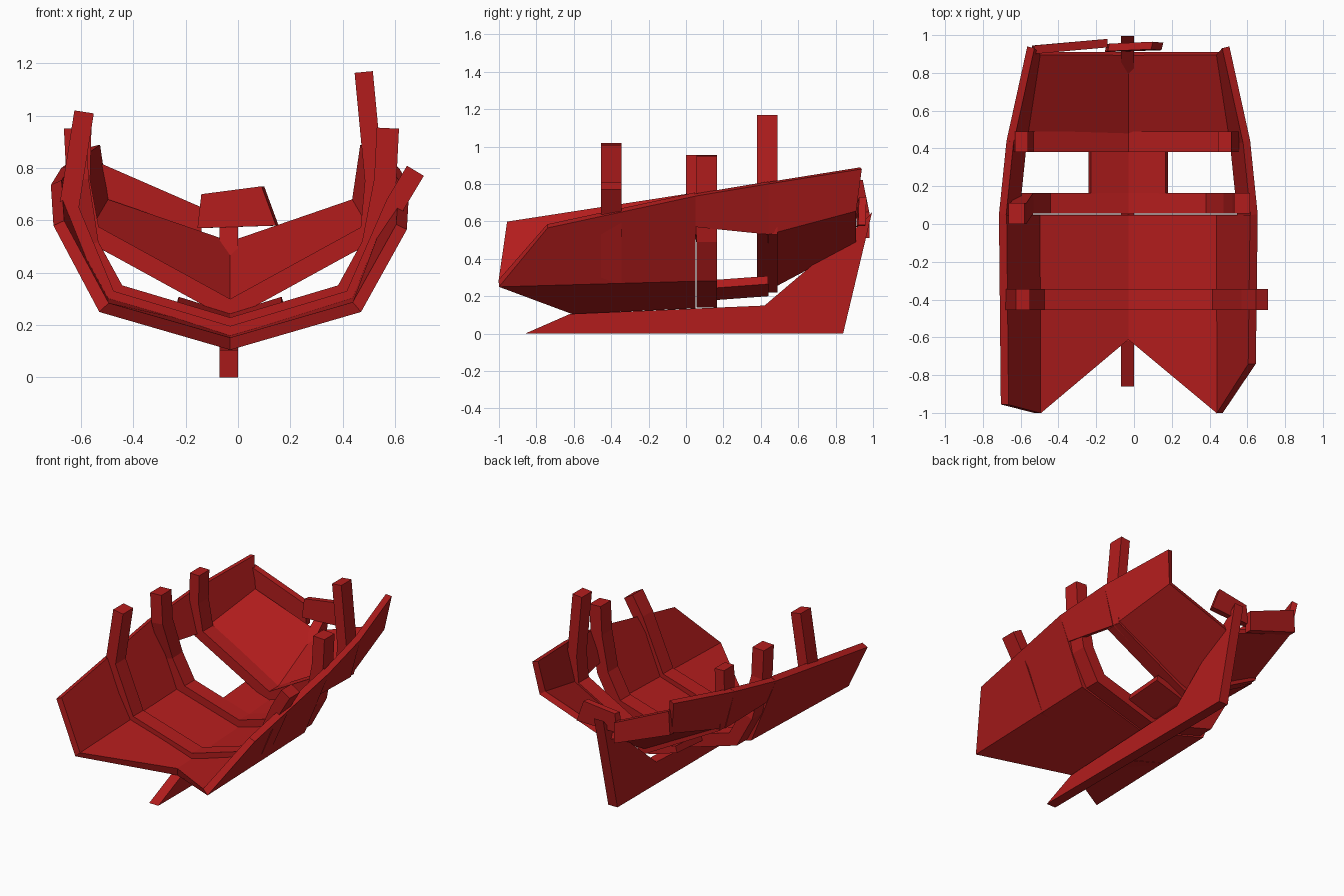
import bpy

if "Cube" in bpy.data.objects:
    bpy.data.objects.remove(bpy.data.objects["Cube"])

CX = -0.03  # hull centreline
wood = bpy.data.materials.new("red_wood")
wood.diffuse_color = (0.45, 0.012, 0.012, 1)
wood.use_nodes = True
wood.node_tree.nodes["Principled BSDF"].inputs["Base Color"].default_value = wood.diffuse_color


def mesh_object(name, verts, faces):
    me = bpy.data.meshes.new(name)
    me.from_pydata(verts, [], faces)
    me.materials.append(wood)
    ob = bpy.data.objects.new(name, me)
    bpy.context.collection.objects.link(ob)
    return ob


def shell(name, rows, thickness):
    """Skin rows of points (left to right) and thicken towards the inside."""
    n = len(rows[0])
    verts = [p for row in rows for p in row]
    faces = [(i * n + j, i * n + j + 1, (i + 1) * n + j + 1, (i + 1) * n + j)
             for i in range(len(rows) - 1) for j in range(n - 1)]
    ob = mesh_object(name, verts, faces)
    mod = ob.modifiers.new("thickness", 'SOLIDIFY')
    mod.thickness = thickness
    mod.offset = 1
    mod.use_even_offset = True
    return ob


def section(half):
    """Mirror a half section (offset, y, z), listed from centre to rail."""
    left = [(CX - x, y, z) for x, y, z in reversed(half[1:])]
    return left + [(CX + x, y, z) for x, y, z in half]


def rib(name, y, pts, thickness, left_shift=0.0):
    """Bent timber through (x, z) points; left post may be set forward."""
    rows = []
    for s in (-0.055, 0.055):
        rows.append([(x, y + s + (left_shift if i < 2 else 0), z)
                     for i, (x, z) in enumerate(pts)])
    return shell(name, rows, thickness)


def prism(name, pts, offset):
    """Extrude a planar outline by an offset vector."""
    n = len(pts)
    far = [tuple(a + b for a, b in zip(p, offset)) for p in pts]
    faces = [tuple(reversed(range(n))), tuple(range(n, 2 * n))]
    faces += [(i, (i + 1) % n, (i + 1) % n + n, i + n) for i in range(n)]
    return mesh_object(name, list(pts) + far, faces)


# Keel with raked stern post
outline = [(-0.86, 0), (0.84, 0), (0.995, 0.65), (0.95, 0.6),
           (0.75, 0.43), (0.42, 0.15), (-0.62, 0.105)]
prism("keel", [(-0.07, y, z) for y, z in outline], (0.07, 0, 0))

# Front hull with the broken, notched end
front = section([(0, -0.61, 0.105), (0.5, -1.0, 0.25), (0.675, -0.955, 0.58)])
front[-1] = (0.645, -0.74, 0.565)
back = section([(0, 0.05, 0.135), (0.5, 0.05, 0.28), (0.685, 0.05, 0.735)])
shell("front_hull", [front, back], 0.045)

# Rear hull rising to the stern
shell("rear_hull", [
    section([(0, 0.44, 0.23), (0.57, 0.44, 0.53), (0.645, 0.44, 0.80)]),
    section([(0, 0.91, 0.48), (0.5, 0.91, 0.655), (0.535, 0.94, 0.88)]),
], 0.04)

# Remaining floor strip between the two holes
shell("floor_strip", [
    section([(0, 0.1, 0.175), (0.21, 0.1, 0.24)]),
    section([(0, 0.44, 0.2), (0.21, 0.44, 0.265)]),
], 0.045)

# Top side planks over the holes
for side, tag in ((-1, "left"), (1, "right")):
    rows = []
    for y, xl, zl, xt, zt in ((0.05, 0.615, 0.57, 0.685, 0.735),
                              (0.44, 0.575, 0.53, 0.645, 0.80)):
        row = [(CX + side * xl, y, zl), (CX + side * xt, y, zt)]
        rows.append(row if side > 0 else row[::-1])
    shell("side_plank_" + tag, rows, 0.04)

# Ribs with broken posts standing above the rail
rib("front_rib", -0.4, [(-0.625, 1.02), (-0.685, 0.64), (-0.53, 0.268), (CX, 0.118),
                        (0.47, 0.268), (0.635, 0.645), (0.71, 0.77)], 0.075)
rib("middle_rib", 0.11, [(-0.665, 0.95), (-0.655, 0.75), (-0.615, 0.49), (-0.5, 0.28),
                         (CX, 0.14), (0.44, 0.28), (0.555, 0.49), (0.605, 0.75),
                         (0.615, 0.95)], 0.085, -0.055)
rib("rear_rib", 0.435, [(-0.63, 0.95), (-0.635, 0.75), (-0.595, 0.53), (CX, 0.22),
                        (0.535, 0.53), (0.555, 0.75), (0.515, 1.17)], 0.07)

# Loose planks across the stern
prism("stern_plank_long", [(-0.54, 0.90, 0.66), (-0.14, 0.935, 0.51),
                           (-0.14, 0.935, 0.65), (-0.53, 0.90, 0.82)], (0, 0.045, 0))
prism("stern_plank_short", [(-0.155, 0.91, 0.57), (0.145, 0.92, 0.58),
                            (0.09, 0.925, 0.73), (-0.14, 0.915, 0.70)], (0.01, 0.04, 0))
